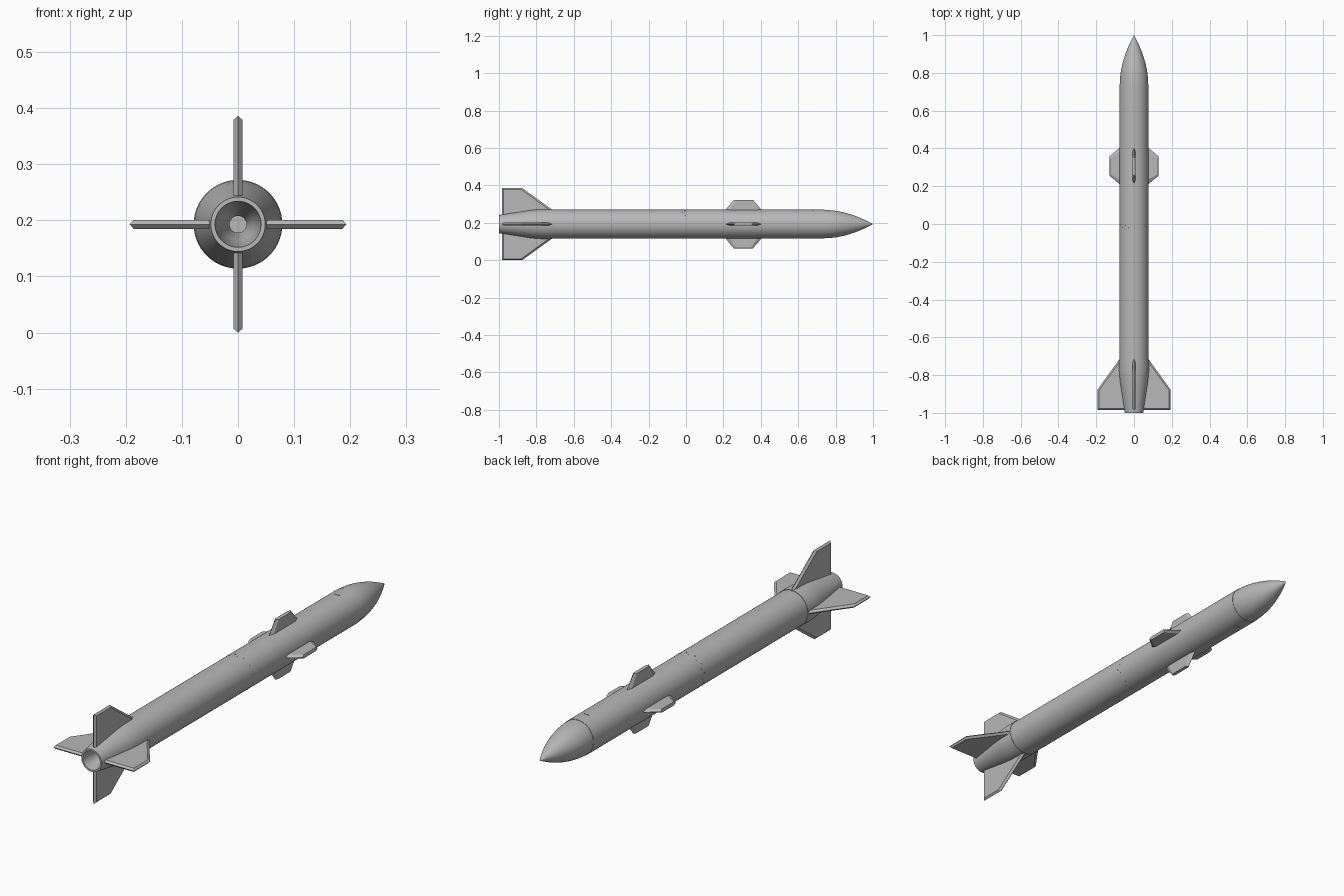
import bpy, bmesh, math
from mathutils import Matrix, Vector

cube = bpy.data.objects.get("Cube")
if cube:
    bpy.data.objects.remove(cube, do_unlink=True)

AXIS_Z = 0.193
R = 0.077

grey = bpy.data.materials.new("matte_grey")
grey.use_nodes = True
COLOUR = (0.48, 0.48, 0.48, 1)
grey.diffuse_color = COLOUR
grey.node_tree.nodes["Principled BSDF"].inputs["Base Color"].default_value = COLOUR


def finish(name, bm, smooth=False):
    bmesh.ops.recalc_face_normals(bm, faces=bm.faces)
    mesh = bpy.data.meshes.new(name)
    bm.to_mesh(mesh)
    bm.free()
    mesh.materials.append(grey)
    obj = bpy.data.objects.new(name, mesh)
    obj.location.z = AXIS_Z
    bpy.context.collection.objects.link(obj)
    if smooth:
        bpy.ops.object.select_all(action="DESELECT")
        obj.select_set(True)
        bpy.context.view_layer.objects.active = obj
        bpy.ops.object.shade_smooth_by_angle(angle=math.radians(30))
    return obj


def lathe(name, profile, steps=64):
    """Spin (radius, y) points around the long axis."""
    bm = bmesh.new()
    verts = [bm.verts.new((r, y, 0)) for r, y in profile]
    edges = [bm.edges.new(pair) for pair in zip(verts, verts[1:])]
    bmesh.ops.spin(bm, geom=verts + edges, cent=(0, 0, 0), axis=(0, 1, 0),
                   angle=math.tau, steps=steps)
    bmesh.ops.remove_doubles(bm, verts=bm.verts, dist=1e-5)
    return finish(name, bm, True)


def fin(name, outline, flat, thickness, angle):
    """Sharp-edged blade: a centre outline with a smaller flat on each side."""
    bm = bmesh.new()
    rings = [[bm.verts.new((r, y, z)) for r, y in pts]
             for pts, z in ((flat, -thickness / 2), (outline, 0), (flat, thickness / 2))]
    n = len(outline)
    for a, b in zip(rings, rings[1:]):
        for i in range(n):
            j = (i + 1) % n
            bm.faces.new((a[i], a[j], b[j], b[i]))
    bm.faces.new(rings[0])
    bm.faces.new(rings[2])
    bm.transform(Matrix.Rotation(angle, 4, "Y"))
    return finish(name, bm)


def add_disc(bm, angle, y, radius, stretch=1.0):
    """Thin round cap lying on the tube skin."""
    place = (Matrix.Rotation(angle, 4, "Y") @ Matrix.Translation((0, y, R))
             @ Matrix.Diagonal((stretch, 1, 1, 1)))
    bmesh.ops.create_cone(bm, cap_ends=True, segments=12, radius1=radius,
                          radius2=radius, depth=0.002, matrix=place)


# Main tube
lathe("body_tube", [(0, -0.73), (R, -0.73), (R, 0.74), (0, 0.74)])

# Pointed nose, a curved taper slightly narrower than the tube
NOSE_Y, NOSE_R = 0.74, 0.0755
nose = [(0, NOSE_Y - 0.01), (NOSE_R, NOSE_Y - 0.01)]
for i in range(17):
    t = i / 16
    nose.append((NOSE_R * (1 - t ** 1.9), NOSE_Y + (1 - NOSE_Y) * t))
lathe("nose_cone", nose)

# Tapered tail with a hollow nozzle
lathe("tail_section", [(0, -0.72), (0.079, -0.72), (0.079, -0.77), (0.0775, -0.80),
                       (0.074, -0.835), (0.0485, -1.0), (0.041, -1.0),
                       (0.037, -0.96), (0.028, -0.91), (0.015, -0.87),
                       (0.015, -0.85), (0, -0.85)])

# Four tail fins and four mid-body fins
tail_outline = [(0.045, -0.985), (0.193, -0.985), (0.193, -0.876), (0.055, -0.685)]
tail_flat = [(0.045, -0.977), (0.186, -0.977), (0.186, -0.881), (0.055, -0.702)]
mid_outline = [(0.06, 0.195), (0.077, 0.212), (0.13, 0.255),
               (0.13, 0.358), (0.077, 0.403), (0.06, 0.418)]
mid_flat = [(0.06, 0.222), (0.077, 0.235), (0.128, 0.265),
            (0.128, 0.348), (0.077, 0.38), (0.06, 0.392)]
for k, side in enumerate(("left", "bottom", "right", "top")):
    turn = k * math.pi / 2
    fin("tail_fin_" + side, tail_outline, tail_flat, 0.016, turn)
    fin("mid_fin_" + side, mid_outline, mid_flat, 0.016, turn)

# Two staggered rows of rivets
bm = bmesh.new()
COUNT = 12
for row, y in enumerate((-0.018, -0.004)):
    for i in range(COUNT):
        add_disc(bm, (i + row / 2 + 0.25) * math.tau / COUNT, y, 0.0028)
finish("joint_rivets", bm)

# Small oval lugs near the nose, above and below
bm = bmesh.new()
for turn in (0, math.pi):
    add_disc(bm, turn, 0.677, 0.005, 2.6)
finish("oval_lugs", bm)
